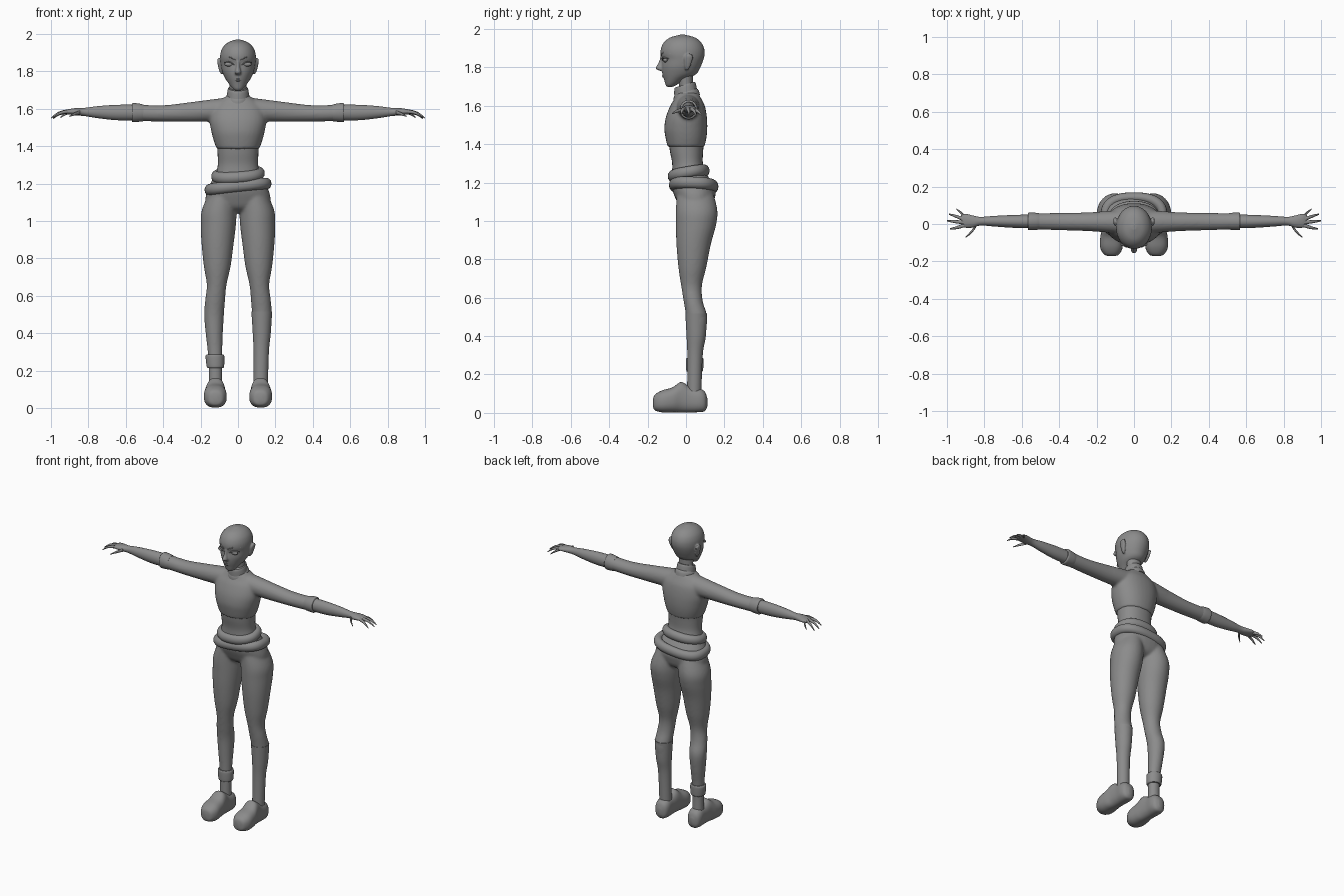
import bpy, bmesh, math
from mathutils import Vector

GREY = bpy.data.materials.new('dark_grey')
GREY.diffuse_color = (.26, .26, .26, 1)


def spline(rows, steps):
    """Catmull-Rom interpolation of section rows."""
    out = []
    for i in range(len(rows) - 1):
        a, b, c, d = (rows[max(0, min(len(rows) - 1, i + k))] for k in (-1, 0, 1, 2))
        for s in range(steps):
            t = s / steps
            out.append([0.5 * (2*q + (r-p)*t + (2*p-5*q+4*r-s4)*t*t + (3*q-p-3*r+s4)*t**3)
                        for p, q, r, s4 in zip(a, b, c, d)])
    return out + [list(rows[-1])]


def add_loft(bm, axis, rows, side=1, n=32, steps=5, power=2.0, tilt=(0, 0)):
    """Elliptic sections (position, centre a, centre b, radius a, radius b) along an axis."""
    rings = []
    for p, ca, cb, ra, rb in spline(rows, steps):
        ring = []
        for k in range(n):
            t = 2 * math.pi * k / n
            c, s = math.cos(t), math.sin(t)
            a = ca + ra * math.copysign(abs(c) ** (2 / power), c)
            b = cb + rb * math.copysign(abs(s) ** (2 / power), s)
            x, y, z = {'x': (p, a, b), 'y': (a, p, b), 'z': (a, b, p)}[axis]
            ring.append(bm.verts.new((x * side, y, z + tilt[0] * a + tilt[1] * b)))
        rings.append(ring)
    for r, q in zip(rings, rings[1:]):
        for k in range(n):
            bm.faces.new((r[k], r[(k+1) % n], q[(k+1) % n], q[k]))
    bm.faces.new(rings[0])
    bm.faces.new(rings[-1])


def add_ring(bm, centre, rx, ry, tube, height, tilt, power, n=64, m=14):
    """Tilted rounded ring with an oval tube section."""
    g = []
    for i in range(n):
        u = 2 * math.pi * i / n
        c, s = (math.copysign(abs(f(u)) ** (2 / power), f(u)) for f in (math.cos, math.sin))
        g.append([bm.verts.new((
            centre[0] + (rx + tube * math.cos(v)) * c,
            centre[1] + (ry + tube * math.cos(v)) * s,
            centre[2] + height * math.sin(v) + tilt[0] * rx * c + tilt[1] * ry * s))
            for v in (2 * math.pi * j / m for j in range(m))])
    for i in range(n):
        for j in range(m):
            bm.faces.new((g[i][j], g[(i+1) % n][j], g[(i+1) % n][(j+1) % m], g[i][(j+1) % m]))


def add_ball(bm, centre, radii):
    vs = bmesh.ops.create_uvsphere(bm, u_segments=24, v_segments=14, radius=1)['verts']
    for v in vs:
        v.co = Vector(c + r * q for c, r, q in zip(centre, radii, v.co))


def finish(bm, name, voxel=0, smooth=4):
    bmesh.ops.recalc_face_normals(bm, faces=bm.faces)
    me = bpy.data.meshes.new(name)
    bm.to_mesh(me)
    bm.free()
    me.materials.append(GREY)
    me.polygons.foreach_set('use_smooth', [True] * len(me.polygons))
    me.set_sharp_from_angle(angle=math.radians(45))
    ob = bpy.data.objects.new(name, me)
    bpy.context.collection.objects.link(ob)
    if voxel:  # fuse overlapping volumes into one skin
        r = ob.modifiers.new('fuse', 'REMESH')
        r.mode, r.voxel_size, r.use_smooth_shade = 'VOXEL', voxel, True
        s = ob.modifiers.new('soften', 'SMOOTH')
        s.factor, s.iterations = 0.5, smooth
    return ob


def loft(name, *args, **kw):
    bm = bmesh.new()
    add_loft(bm, *args, **kw)
    return finish(bm, name)


SIDES = ((-1, 'right'), (1, 'left'))

# Shirt: torso with sleeves
bm = bmesh.new()
add_loft(bm, 'z', [(1.385, 0, 0, .114, .096), (1.43, 0, 0, .130, .106), (1.48, 0, -.001, .143, .112),
                   (1.54, 0, .002, .152, .107), (1.60, 0, .008, .14, .09),
                   (1.64, 0, .01, .105, .068), (1.672, 0, .005, .055, .055)], power=2.2)
for s, _ in SIDES:
    add_loft(bm, 'x', [(.06, .01, 1.592, .065, .068), (.15, .012, 1.59, .057, .059),
                       (.25, .012, 1.583, .05, .053), (.4, .013, 1.575, .046, .044),
                       (.55, .014, 1.579, .043, .044)], side=s)
finish(bm, 'shirt', .008, 6)

# Bare waist
loft('midriff', 'z', [(1.41, 0, .002, .112, .092), (1.36, 0, .003, .109, .086),
                      (1.30, 0, .008, .108, .08), (1.24, 0, .015, .12, .088)], power=2.2)

# Trousers: pelvis and legs
LEG = [(1.17, .075, .045, .07, .09), (1.06, .1, .055, .093, .108), (.98, .105, .052, .094, .105),
       (.88, .109, .04, .086, .09), (.76, .111, .033, .072, .073), (.66, .114, .029, .053, .054),
       (.58, .122, .038, .053, .05), (.5, .128, .055, .053, .055), (.4, .127, .053, .046, .048),
       (.3, .123, .047, .039, .038), (.2, .121, .043, .036, .034), (.09, .121, .043, .036, .036)]
bm = bmesh.new()
add_loft(bm, 'z', [(1.25, 0, .015, .122, .088), (1.17, 0, .04, .162, .112), (1.11, 0, .048, .175, .1),
                   (1.07, 0, .05, .16, .08), (1.045, 0, .05, .06, .04)], power=2.2)
for s, _ in SIDES:
    add_loft(bm, 'z', LEG, side=s)
finish(bm, 'trousers', .008, 6)

# Two slanted belts
for name, c, rx, ry, tilt, power in (('upper_belt', (0, .014, 1.247), .117, .083, (.07, .17), 2.2),
                                     ('lower_belt', (0, .04, 1.183), .153, .103, (.11, -.04), 2.5)):
    bm = bmesh.new()
    add_ring(bm, c, rx, ry, .026, .031, tilt, power)
    finish(bm, name)

# Tall sock on one leg, ankle band on the other
loft('sock', 'z', [(.517, .127, .053, .0555, .0565), (.4, .127, .053, .048, .05),
                   (.3, .124, .047, .041, .04), (.1, .121, .043, .038, .037)])
loft('ankle_band', 'z', [(.215, .121, .045, .042, .04), (.225, .121, .045, .047, .044),
                         (.275, .123, .046, .05, .046), (.287, .123, .046, .044, .042)], side=-1)

# Shoes, cuffs, forearms and hands
SHOE = [(-.172, .12, .05, .012, .016), (-.163, .12, .054, .04, .04), (-.125, .121, .06, .06, .057),
        (-.07, .122, .068, .058, .065), (-.025, .12, .082, .05, .079), (.02, .12, .07, .046, .067),
        (.07, .12, .066, .048, .062), (.098, .12, .06, .038, .05), (.111, .12, .055, .014, .022)]
FINGERS = [((.905, .035, 1.582), (.925, .06, 1.572), (.95, .08, 1.553)),
           ((.91, .025, 1.585), (.955, .042, 1.573), (.99, .053, 1.547)),
           ((.91, .008, 1.587), (.96, .013, 1.576), (1.0, .017, 1.55)),
           ((.91, -.008, 1.585), (.95, -.02, 1.577), (.985, -.026, 1.553)),
           ((.845, -.01, 1.58), (.872, -.045, 1.573), (.90, -.07, 1.56))]
for s, label in SIDES:
    loft(label + '_shoe', 'y', SHOE, side=s, power=2.45)
    loft(label + '_cuff', 'x', [(.505, .014, 1.578, .043, .044), (.525, .014, 1.579, .046, .048),
                                (.56, .014, 1.58, .047, .051), (.568, .014, 1.58, .043, .046)], side=s)
    bm = bmesh.new()
    add_loft(bm, 'x', [(.55, .014, 1.58, .037, .042), (.65, .014, 1.58, .034, .041),
                       (.75, .015, 1.582, .028, .032), (.82, .015, 1.583, .023, .022),
                       (.86, .013, 1.584, .032, .02), (.90, .017, 1.584, .037, .015),
                       (.925, .017, 1.581, .03, .009)], side=s, n=24)
    for f in FINGERS:
        add_loft(bm, 'x', [(*p, r, r) for p, r in zip(f, (.0105, .008, .003))], side=s, n=12, steps=4)
    finish(bm, label + '_arm')

# Neck and slanted collar in two folds
loft('neck', 'z', [(1.64, 0, .002, .05, .042), (1.70, 0, 0, .046, .036), (1.79, 0, -.005, .048, .042)])
loft('lower_collar', 'z', [(1.635, 0, .004, .068, .069), (1.66, 0, .001, .066, .065),
                           (1.675, 0, -.002, .058, .057)], tilt=(0, .3))
loft('upper_collar', 'z', [(1.66, 0, -.001, .061, .06), (1.70, 0, -.005, .056, .056),
                           (1.712, 0, -.006, .052, .051)], tilt=(0, .3))

# Head with nose and ears
bm = bmesh.new()
add_loft(bm, 'z', [(1.697, 0, -.085, .012, .012), (1.708, 0, -.078, .029, .028), (1.735, 0, -.059, .05, .055),
                   (1.765, 0, -.035, .070, .088), (1.80, 0, -.026, .085, .101), (1.84, 0, -.017, .093, .108),
                   (1.87, 0, -.018, .096, .115), (1.90, 0, -.018, .093, .112), (1.93, 0, -.018, .08, .097),
                   (1.955, 0, -.018, .053, .066), (1.97, 0, -.018, .012, .014)], n=40)
add_loft(bm, 'z', [(1.862, 0, -.122, .009, .01), (1.825, 0, -.127, .01, .016),
                   (1.795, 0, -.136, .017, .022), (1.782, 0, -.124, .013, .012)], n=20)
for s, _ in SIDES:
    add_loft(bm, 'z', [(1.785, .086, .005, .005, .008), (1.805, .092, .008, .009, .015),
                       (1.845, .1, .013, .01, .023), (1.863, .103, .016, .008, .018),
                       (1.872, .102, .018, .003, .006)], side=s, n=20)
finish(bm, 'head', .005, 3)

# Eyes, lids, brows and lips
for s, label in SIDES:
    bm = bmesh.new()
    add_ball(bm, (.046 * s, -.107, 1.838), (.026, .013, .012))
    finish(bm, label + '_eye')
    loft(label + '_eyelid', 'x', [(.019, -.12, 1.834, .003, .002), (.045, -.119, 1.85, .006, .004),
                                  (.076, -.092, 1.846, .003, .002)], side=s, n=12)
    loft(label + '_brow', 'x', [(.014, -.129, 1.86, .003, .002), (.045, -.117, 1.876, .004, .004),
                                (.08, -.08, 1.87, .003, .002)], side=s, n=12)
for name, z, r in (('upper_lip', 1.759, .004), ('lower_lip', 1.751, .005)):
    loft(name, 'x', [(-.028, -.107, 1.756, .003, .001), (0, -.118, z, .006, r),
                     (.028, -.107, 1.756, .003, .001)], n=12)
